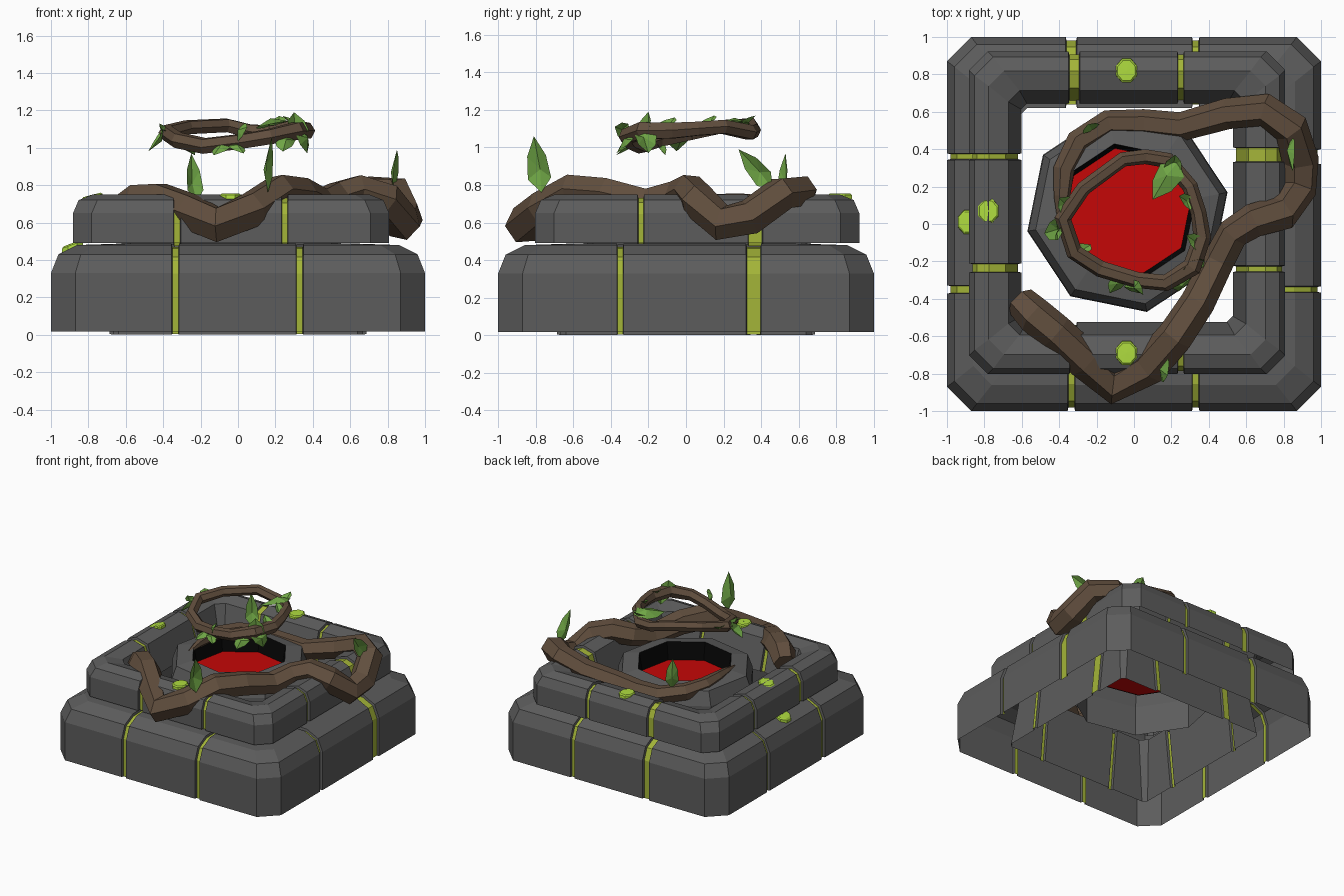
import bpy, bmesh, math
from mathutils import Vector

if "Cube" in bpy.data.objects:
    bpy.data.objects.remove(bpy.data.objects["Cube"])


def material(name, r, g, b):
    m = bpy.data.materials.new(name)
    m.diffuse_color = (r, g, b, 1)
    m.use_nodes = True
    m.node_tree.nodes["Principled BSDF"].inputs["Base Color"].default_value = m.diffuse_color
    return m


STONE = material("grey stone", 0.108, 0.108, 0.108)
MOSS = material("joint moss", 0.37, 0.46, 0.04)
LIME = material("bright moss", 0.43, 0.72, 0.05)
LEAF = material("leaf green", 0.16, 0.38, 0.06)
WOOD = material("vine brown", 0.12, 0.077, 0.048)
RED = material("red liquid", 0.56, 0.002, 0.002)
BLACK = material("black lining", 0.002, 0.002, 0.002)


def finish(name, bm, mats):
    me = bpy.data.meshes.new(name)
    bm.to_mesh(me)
    bm.free()
    for m in mats:
        me.materials.append(m)
    ob = bpy.data.objects.new(name, me)
    bpy.context.collection.objects.link(ob)
    return ob


def loft(bm, rings):
    """Quads between rings of points; material_index holds the side number."""
    loops = [[bm.verts.new(p) for p in r] for r in rings]
    for a, b in zip(loops, loops[1:]):
        n = len(a)
        for i in range(n):
            f = bm.faces.new((a[i], a[(i + 1) % n], b[(i + 1) % n], b[i]))
            f.material_index = i
    return loops


def cut_square(cx, cy, hx, hy, c, z):
    pts = [(-hx + c, -hy), (hx - c, -hy), (hx, -hy + c), (hx, hy - c),
           (hx - c, hy), (-hx + c, hy), (-hx, hy - c), (-hx, -hy + c)]
    return [(cx + x, cy + y, z) for x, y in pts]


def stone_tier(name, rings, joints):
    """Block ring, open below, with recessed mossy joints: (side, centre, width)."""
    bm = bmesh.new()
    loft(bm, rings)
    for side, pos, width in joints:
        axis = 0 if side in (0, 4) else 1
        n = Vector((1, 0, 0)) if axis == 0 else Vector((0, 1, 0))
        for d in (-width / 2, width / 2):
            fs = [f for f in bm.faces if f.material_index == side]
            geom = fs + list({e for f in fs for e in f.edges}) + list({v for f in fs for v in f.verts})
            bmesh.ops.bisect_plane(bm, geom=geom, plane_co=n * (pos + d), plane_no=n, dist=1e-5)
    strips = []
    for side, pos, width in joints:
        axis = 0 if side in (0, 4) else 1
        strips += [f for f in bm.faces if f.material_index == side
                   and abs(f.calc_center_median()[axis] - pos) < width / 2]
    bm.normal_update()
    bmesh.ops.inset_region(bm, faces=strips, thickness=0.004, depth=-0.018,
                           use_boundary=False, use_even_offset=True)
    moss = set(strips)
    for f in bm.faces:
        f.material_index = 1 if f in moss else 0
    return finish(name, bm, [STONE, MOSS])


# Lower and upper stone tiers (sides: 0 front, 2 right, 4 back, 6 left)
stone_tier("lower_stone_tier",
           [cut_square(0, 0, h, h, c, z) for h, c, z in
            [(1, .13, .018), (1, .13, .33), (.96, .12, .43),
             (.86, .10, .48), (.62, .05, .488), (.67, .03, .002)]],
           [(0, -.335, .04), (0, .33, .04), (2, -.35, .035), (2, .36, .08),
            (4, -.335, .06), (4, .33, .04), (6, .36, .035), (6, -.35, .045)])
stone_tier("upper_stone_tier",
           [cut_square(-.037, .06, h, h + .018, c, z) for h, c, z in
            [(.845, .10, .49), (.845, .10, .65), (.815, .10, .72), (.74, .08, .75),
             (.635, .06, .72), (.565, .03, .48)]],
           [(0, -.325, .04), (0, .25, .035), (2, -.24, .035), (2, .37, .08),
            (4, -.32, .06), (4, .25, .035), (6, .36, .035), (6, -.235, .05)])


# Octagonal basin: stone outside, black lining, red pool
def octagon(r, z):
    return [(-.035 + r * math.cos(math.radians(11 + 45 * i)),
             .065 + r * math.sin(math.radians(11 + 45 * i)), z) for i in range(8)]


def plain_loft(name, rings, mat):
    bm = bmesh.new()
    loft(bm, rings)
    for f in bm.faces:
        f.material_index = 0
    finish(name, bm, [mat])


plain_loft("basin", [octagon(.545, .34), octagon(.54, .58), octagon(.50, .69), octagon(.37, .715)], STONE)
plain_loft("basin_lining", [octagon(.37, .715), octagon(.345, .57)], BLACK)
bm = bmesh.new()
bm.faces.new([bm.verts.new(p) for p in octagon(.346, .575)])
finish("red_pool", bm, [RED])


# Vines: six-sided tubes along point paths (x, y, z, radius)
def tube(name, pts, cyclic=False):
    cu = bpy.data.curves.new(name, 'CURVE')
    cu.dimensions = '3D'
    cu.bevel_depth = 1.0
    cu.bevel_resolution = 1
    cu.use_fill_caps = True
    sp = cu.splines.new('POLY')
    sp.points.add(len(pts) - 1)
    for p, (x, y, z, r) in zip(sp.points, pts):
        p.co = (x, y, z, 1)
        p.radius = r
    sp.use_cyclic_u = cyclic
    sp.use_smooth = False
    cu.materials.append(WOOD)
    ob = bpy.data.objects.new(name, cu)
    bpy.context.collection.objects.link(ob)
    bpy.ops.object.select_all(action='DESELECT')
    ob.select_set(True)
    bpy.context.view_layer.objects.active = ob
    bpy.ops.object.convert(target='MESH')
    bpy.ops.object.shade_flat()


tube("thick_vine", [
    (-.61, -.41, .67, .085), (-.53, -.49, .715, .10), (-.42, -.58, .72, .10), (-.26, -.73, .66, .102),
    (-.11, -.86, .59, .105), (.08, -.76, .67, .102), (.22, -.60, .765, .098), (.34, -.42, .75, .094),
    (.45, -.20, .70, .086), (.53, -.05, .74, .086), (.64, .02, .77, .092), (.79, .06, .72, .098),
    (.88, .19, .60, .10), (.89, .34, .63, .10), (.84, .51, .755, .096), (.70, .61, .765, .09),
    (.50, .59, .70, .083), (.25, .52, .645, .078), (.05, .54, .64, .074), (-.14, .54, .65, .07),
    (-.30, .44, .68, .066), (-.375, .29, .70, .058), (-.385, .15, .71, .045),
    (-.38, .02, .71, .03), (-.37, -.10, .70, .012)])

tube("floating_wreath", [
    (.365, -.07, 1.09, .048), (.345, .06, 1.10, .042), (.30, .20, 1.11, .042), (.18, .34, 1.08, .043),
    (.06, .36, 1.09, .04), (-.06, .345, 1.12, .04), (-.27, .19, 1.11, .04), (-.38, .03, 1.08, .045),
    (-.32, -.15, 1.04, .045), (-.18, -.24, 1.01, .045), (.02, -.30, 1.035, .043),
    (.17, -.315, 1.06, .045), (.31, -.23, 1.09, .052)], cyclic=True)


# Leaves: folded six-point blades from base to tip, spread along a side vector
def leaves(name, items):
    bm = bmesh.new()
    for base, tip, side, w in items:
        b, t, s = Vector(base), Vector(tip), Vector(side).normalized()
        d = t - b
        up = d.cross(s).normalized() * w * .25
        mid = [bm.verts.new(p) for p in (b, b + d * .4 + up, t)]
        for k in (-1, 1):
            e1 = bm.verts.new(b + d * .25 + s * w * k * .5)
            e2 = bm.verts.new(b + d * .65 + s * w * k * .4)
            for q in ((mid[0], mid[1], e1), (mid[1], e2, e1), (mid[1], mid[2], e2)):
                bm.faces.new(q if k < 0 else q[::-1])
    finish(name, bm, [LEAF])


leaves("vine_leaves", [
    ((.16, -.77, .76), (.18, -.81, 1.06), (.3, 1, .1), .13),
    ((-.22, .50, .71), (-.25, .53, .97), (1, .6, 0), .10),
    ((.84, .46, .78), (.85, .28, .99), (.25, .6, .6), .11)])

leaves("wreath_leaves", [
    ((.24, .34, 1.13), (.10, .13, 1.11), (1, -.6, .3), .15),
    ((.20, .27, 1.12), (.22, .37, 1.17), (1, 0, .2), .10),
    ((.33, -.24, 1.06), (.30, -.20, 1.19), (1, .6, 0), .13),
    ((.33, -.22, 1.10), (.37, -.20, .97), (.5, 1, 0), .13),
    ((.37, -.12, 1.12), (.28, -.06, 1.16), (.3, 1, 0), .08),
    ((.26, -.28, 1.06), (.24, -.36, .98), (1, .3, 0), .11),
    ((-.40, -.02, 1.10), (-.48, -.05, .98), (0, 1, .2), .12),
    ((-.38, -.04, 1.09), (-.42, -.06, 1.13), (.4, 1, 0), .09),
    ((-.34, .08, 1.10), (-.40, .14, 1.12), (1, 1, 0), .10),
    ((-.30, -.14, 1.04), (-.23, -.11, .96), (1, -.6, 0), .08),
    ((-.06, -.27, 1.02), (-.13, -.37, .96), (1, -.3, 0), .09),
    ((.00, -.30, 1.07), (.05, -.38, 1.11), (.3, .3, 1), .10),
    ((-.03, -.31, 1.02), (.03, -.37, .97), (1, .3, 0), .08),
    ((.32, .10, 1.13), (.24, .15, 1.17), (0, 1, .2), .08)])

# Bright moss cushions lying on the stones: position, tilt about y
for i, (x, y, z, tilt) in enumerate([(-.04, .82, .735, 0), (-.78, .07, .728, -.25),
                                     (-.885, .01, .47, -.35), (-.04, -.69, .735, 0)]):
    rings = []
    for r, h in ((.07, -.01), (.068, .012), (.058, .02), (.001, .021)):
        ring = []
        for k in range(8):
            a = math.radians(22.5 + 45 * k)
            u, v = r * .88 * math.cos(a), r * math.sin(a)
            ring.append((x + u, y + v, z + h - u * math.tan(tilt)))
        rings.append(ring)
    plain_loft("moss_cushion_%d" % (i + 1), rings, LIME)
